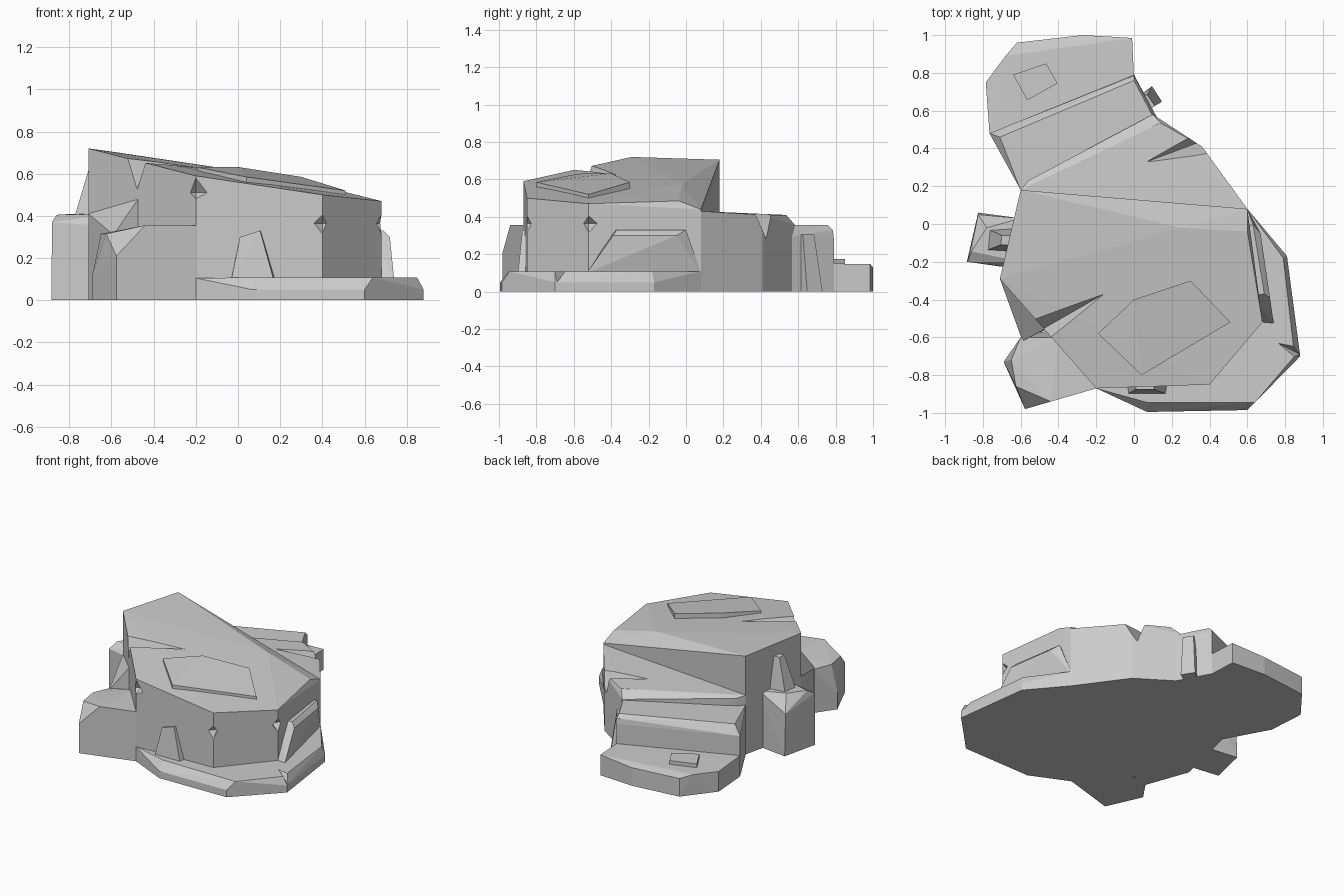
import bpy, bmesh
from math import radians


def hull(name, pts):
    """Flat-faced convex rock from a few corner points."""
    bm = bmesh.new()
    for p in pts:
        bm.verts.new(p)
    res = bmesh.ops.convex_hull(bm, input=bm.verts[:])
    junk = {g for g in res["geom_interior"] + res["geom_unused"]
            if isinstance(g, bmesh.types.BMVert)}
    bmesh.ops.delete(bm, geom=list(junk), context='VERTS')
    bmesh.ops.dissolve_limit(bm, angle_limit=radians(1), verts=bm.verts[:], edges=bm.edges[:])
    bmesh.ops.recalc_face_normals(bm, faces=bm.faces[:])
    me = bpy.data.meshes.new(name)
    bm.to_mesh(me)
    bm.free()
    ob = bpy.data.objects.new(name, me)
    bpy.context.collection.objects.link(ob)
    return ob


def prism(name, outline, top, z=0.0, side=None):
    """Outline at height z (and again at height side), closed by top points."""
    pts = [(x, y, z) for x, y in outline] + list(top)
    if side is not None:
        pts += [(x, y, side) for x, y in outline]
    return hull(name, pts)


def cut(ob, pts):
    c = hull("notch_cutter", pts)
    c.hide_render = True
    c.hide_viewport = True
    m = ob.modifiers.new("notch", 'BOOLEAN')
    m.operation = 'DIFFERENCE'
    m.solver = 'EXACT'
    m.object = c


def chip(ob, x, y, z, w, up, down):
    """Small faceted chip on a vertical edge."""
    cut(ob, [(x - w, y, z), (x + w, y, z), (x, y - w, z), (x, y + w, z),
             (x, y, z + up), (x, y, z - down)])


# main rock with sloping top
top = [(-0.71, -0.29, 0.72), (-0.2, -0.87, 0.59), (0.4, -0.85, 0.5), (0.68, -0.52, 0.47),
       (0.6, 0.08, 0.44), (-0.6, 0.18, 0.705)]
main = prism("main_rock", [p[:2] for p in top],
             top + [(0.25, -0.02, 0.578), (0.6, -0.04, 0.485), (-0.43, -0.61, 0.65)])
cut(main, [(-0.14, -0.36, 0.63), (-0.56, -0.6, 0.5), (-0.53, -0.47, 0.75),
           (-0.43, -0.65, 0.75), (-0.14, -0.36, 0.75), (-0.6, -0.6, 0.75)])
chip(main, -0.2, -0.87, 0.51, 0.055, 0.07, 0.03)
chip(main, 0.4, -0.85, 0.365, 0.04, 0.04, 0.05)
chip(main, 0.68, -0.52, 0.365, 0.05, 0.04, 0.05)

# thin slab lying on the sloping top
slab = [(-0.19, -0.58, 0.63), (0.0, -0.40, 0.632), (0.3, -0.30, 0.585), (0.51, -0.52, 0.52),
        (0.04, -0.8, 0.585)]
hull("top_slab", slab + [(x, y, z - 0.06) for x, y, z in slab])

# front ledge with chamfered rim
ledge = prism("front_ledge",
              [(-0.2, -0.87), (0.07, -0.995), (0.6, -0.985), (0.88, -0.7), (0.81, -0.17),
               (0.6, 0.08), (0.0, -0.4)],
              [(-0.2, -0.87, 0.105), (0.07, -0.945, 0.108), (0.64, -0.945, 0.108),
               (0.85, -0.7, 0.108), (0.79, -0.18, 0.108), (0.6, 0.08, 0.108)], side=0.05)
cut(ledge, [(0.74, -0.62, 0.12), (0.9, -0.65, 0.12), (0.9, -0.75, 0.12), (0.9, -0.7, 0.04)])

# fin leaning on the right wall
prism("right_fin", [(0.6, 0.08), (0.74, -0.53), (0.64, -0.52), (0.58, 0.05)],
      [(0.72, -0.39, 0.30), (0.69, -0.37, 0.33), (0.63, 0.0, 0.33), (0.67, -0.05, 0.30),
       (0.6, -0.02, 0.33), (0.62, -0.38, 0.33)], z=0.1)

# shard leaning on the front wall
front = [(-0.035, 0.09), (0.01, 0.3), (0.11, 0.33), (0.18, 0.09)]
hull("front_shard", [(x, -0.84, z) for x, z in front]
     + [(x * 0.95, -0.9 if z < 0.2 else -0.875, z) for x, z in front])

# front-left boulder and its link to the main wall
prism("front_left_boulder",
      [(-0.2, -0.87), (-0.577, -0.98), (-0.69, -0.73), (-0.6, -0.6), (-0.4, -0.55)],
      [(-0.2, -0.87, 0.355), (-0.44, -0.94, 0.355), (-0.577, -0.98, 0.21),
       (-0.625, -0.86, 0.315), (-0.69, -0.73, 0.12), (-0.65, -0.72, 0.315),
       (-0.6, -0.6, 0.315), (-0.4, -0.6, 0.355)])
prism("left_foot", [(-0.71, -0.29), (-0.62, -0.52), (-0.59, -0.62), (-0.45, -0.55)],
      [(-0.71, -0.29, 0.41), (-0.61, -0.53, 0.31), (-0.59, -0.62, 0.31), (-0.46, -0.55, 0.5)])

# left block and the spike above it
prism("left_block", [(-0.825, 0.06), (-0.6, 0.03), (-0.6, -0.24), (-0.885, -0.2)],
      [(-0.825, 0.05, 0.30), (-0.78, -0.02, 0.41), (-0.6, 0.03, 0.40), (-0.6, -0.2, 0.41),
       (-0.86, -0.145, 0.405), (-0.882, -0.2, 0.37), (-0.6, -0.24, 0.35)])
prism("left_spike", [(-0.78, -0.14), (-0.77, -0.03), (-0.6, -0.02), (-0.62, -0.15)],
      [(-0.705, -0.11, 0.63), (-0.70, -0.06, 0.63), (-0.6, -0.06, 0.63), (-0.62, -0.11, 0.63)],
      z=0.38)

# three steps descending at the back
upper = prism("upper_step",
              [(-0.6, 0.18), (0.6, 0.08), (0.36, 0.41), (0.1, 0.58)],
              [(-0.6, 0.18, 0.425), (0.6, 0.08, 0.43), (0.36, 0.41, 0.41), (0.14, 0.535, 0.41),
               (-0.56, 0.23, 0.41)], side=0.36)
cut(upper, [(0.07, 0.33, 0.415), (0.42, 0.355, 0.46), (0.29, 0.475, 0.46),
            (0.39, 0.45, 0.25), (0.07, 0.33, 0.46), (0.5, 0.5, 0.46)])
prism("middle_step",
      [(-0.6, 0.18), (-0.765, 0.48), (0.0, 0.79), (0.1, 0.58), (0.14, 0.53)],
      [(-0.6, 0.18, 0.355), (-0.71, 0.46, 0.355), (0.0, 0.76, 0.355), (0.1, 0.57, 0.355),
       (0.0, 0.785, 0.33)], side=0.29)
low = [(-0.765, 0.48), (-0.785, 0.75), (-0.62, 0.96), (-0.27, 1.0), (-0.01, 0.985), (0.0, 0.77)]
prism("lower_step", low,
      [(-0.765, 0.48, 0.15), (-0.785, 0.75, 0.145), (-0.68, 0.89, 0.147),
       (-0.01, 0.985, 0.147), (0.0, 0.77, 0.15)], side=0.13)
prism("small_slab", [(-0.64, 0.79), (-0.465, 0.85), (-0.405, 0.745), (-0.565, 0.655)],
      [(-0.64, 0.79, 0.175), (-0.465, 0.85, 0.175), (-0.405, 0.745, 0.175),
       (-0.565, 0.655, 0.175)], z=0.12)

# shard leaning beside the middle step
prism("back_shard", [(0.03, 0.68), (0.095, 0.73), (0.148, 0.648), (0.07, 0.6)],
      [(0.03, 0.67, 0.305), (0.07, 0.685, 0.305), (0.11, 0.625, 0.305), (0.07, 0.6, 0.305)])
